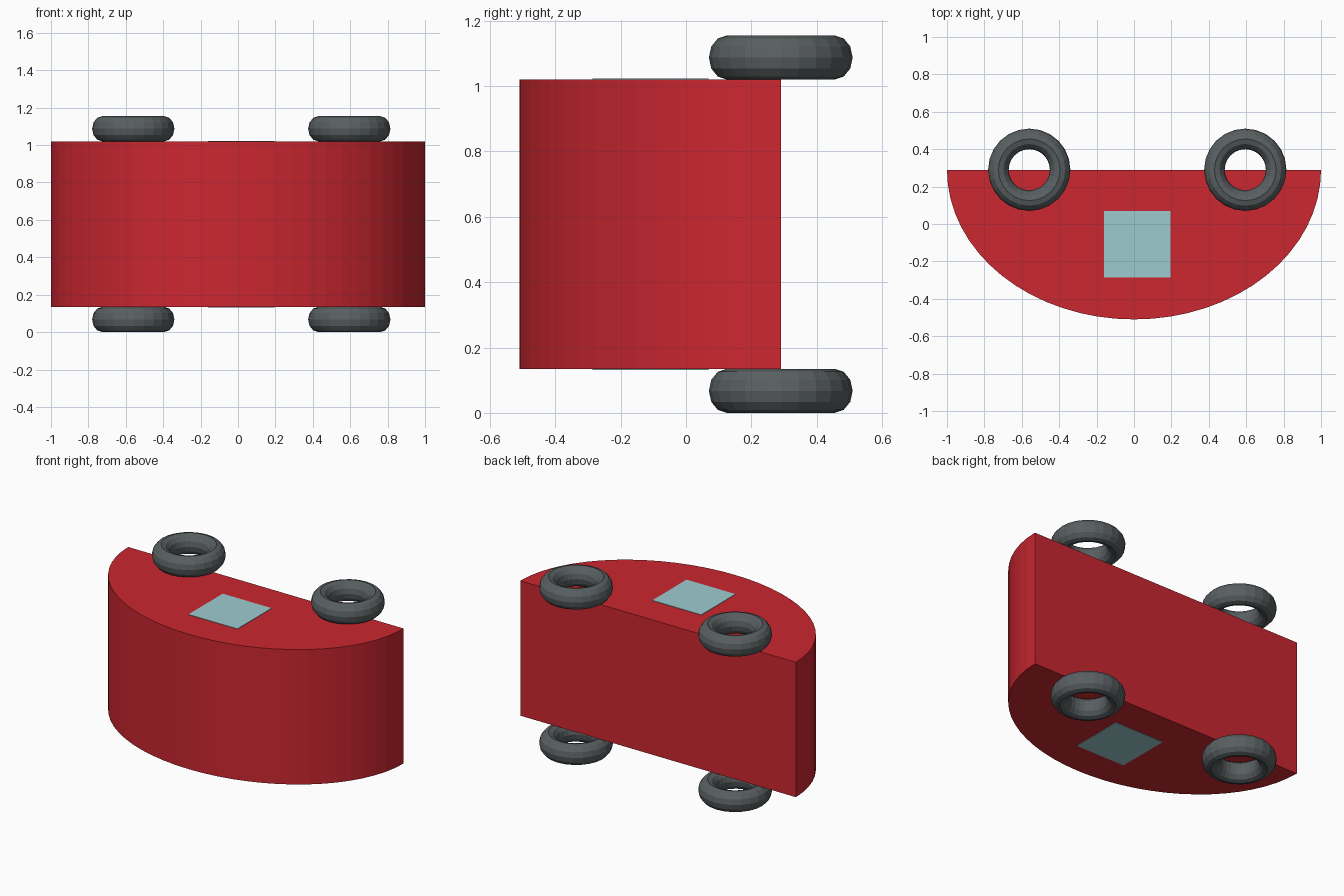
import bpy, bmesh, math

if "Cube" in bpy.data.objects:
    bpy.data.objects.remove(bpy.data.objects["Cube"])


def material(name, rgb):
    m = bpy.data.materials.new(name)
    m.diffuse_color = (*rgb, 1)
    m.use_nodes = True
    m.node_tree.nodes["Principled BSDF"].inputs["Base Color"].default_value = m.diffuse_color
    return m


RED = material("red_paint", (0.6, 0.02, 0.03))
GLASS = material("pale_glass", (0.34, 0.6, 0.63))
RUBBER = material("dark_rubber", (0.1, 0.115, 0.12))

Z0, Z1 = 0.135, 1.02      # body sides
Y_FLAT = 0.29             # straight underside of the body, also the wheel line

# Body: half ellipse extruded across its width
bm = bmesh.new()
n = 32
arc = [math.pi + math.pi * i / n for i in range(n + 1)]
face = bm.faces.new([bm.verts.new((math.cos(a), Y_FLAT + 0.8 * math.sin(a), Z0)) for a in arc])
ext = bmesh.ops.extrude_face_region(bm, geom=[face])
bmesh.ops.translate(bm, vec=(0, 0, Z1 - Z0),
                    verts=[g for g in ext["geom"] if isinstance(g, bmesh.types.BMVert)])
bmesh.ops.recalc_face_normals(bm, faces=bm.faces)
mesh = bpy.data.meshes.new("body")
bm.to_mesh(mesh)
bm.free()
body = bpy.data.objects.new("body", mesh)
bpy.context.collection.objects.link(body)
mesh.materials.append(RED)

for side, z_wheel, z_window in (("near", 0.0675, Z0), ("far", 1.0875, Z1)):
    # Square window panel, barely proud of the body side
    bpy.ops.mesh.primitive_cube_add(size=1, location=(0.018, -0.108, z_window))
    window = bpy.context.object
    window.name = f"{side}_window"
    window.scale = (0.355, 0.355, 0.006)
    window.data.materials.append(GLASS)

    # Ring wheels
    for end, x in (("left", -0.56), ("right", 0.595)):
        bpy.ops.mesh.primitive_torus_add(location=(x, Y_FLAT, z_wheel), major_radius=0.165,
                                         minor_radius=0.055, major_segments=24, minor_segments=12)
        wheel = bpy.context.object
        wheel.name = f"{side}_{end}_wheel"
        wheel.scale.z = 0.0675 / 0.055
        wheel.data.materials.append(RUBBER)
